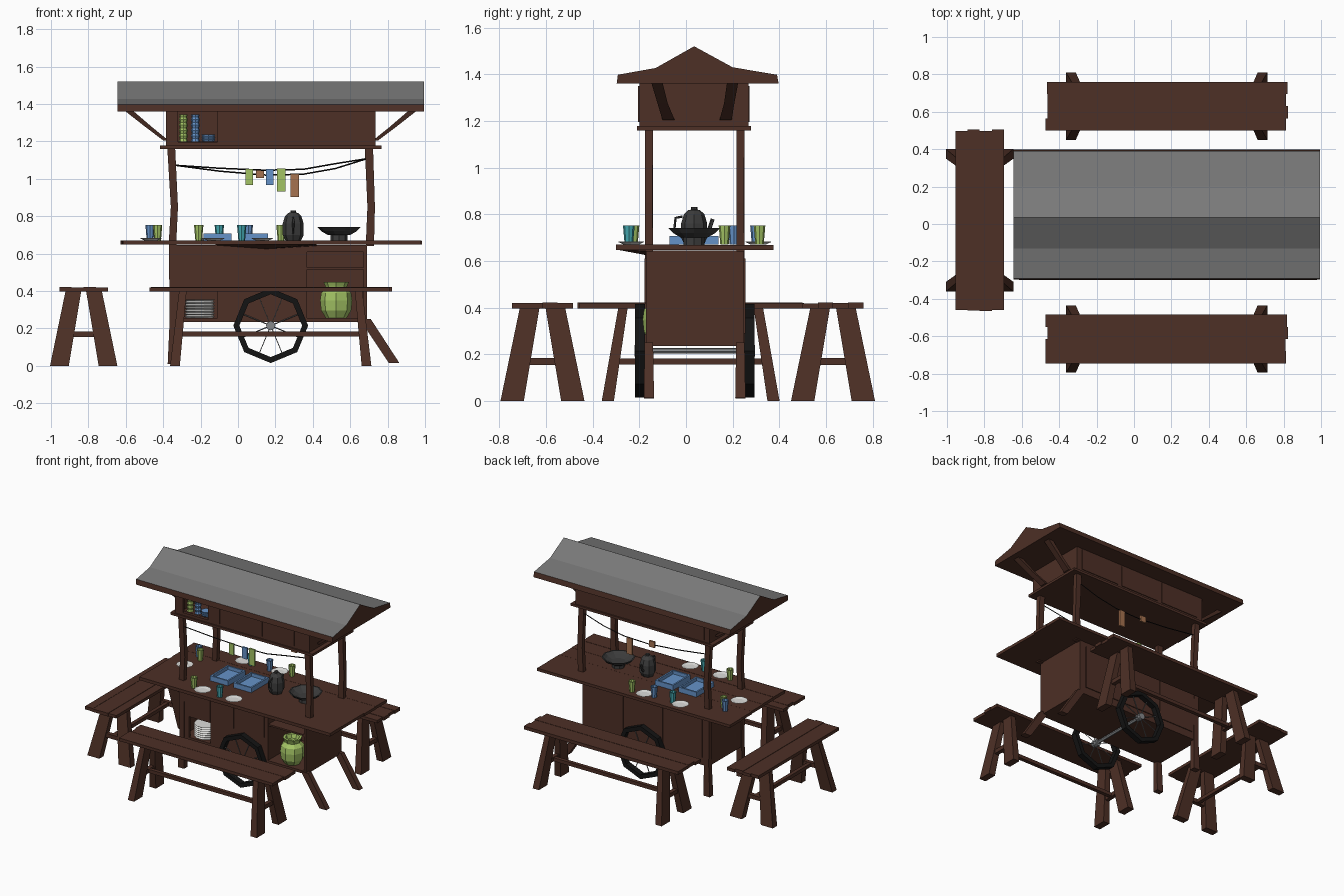
import bpy, bmesh, math, random
from mathutils import Vector

if "Cube" in bpy.data.objects:
    bpy.data.objects.remove(bpy.data.objects["Cube"])
random.seed(4)

def mat(name, r, g, b):
    m = bpy.data.materials.new(name)
    m.diffuse_color = (r, g, b, 1)
    m.use_nodes = True
    m.node_tree.nodes["Principled BSDF"].inputs["Base Color"].default_value = m.diffuse_color
    return m

WOOD = mat("dark wood", .075, .029, .019)
ROOF = mat("roof grey", .19, .19, .19)
BLACK = mat("black", .007, .007, .007)
IRON = mat("dark iron", .045, .045, .045)
STEEL = mat("steel", .24, .25, .26)
WHITE = mat("white china", .72, .72, .70)
GREEN = mat("lime green", .37, .55, .13)
BLUE = mat("blue", .13, .29, .58)
TEAL = mat("teal", .06, .40, .44)
TAN = mat("tan", .38, .17, .08)

def finish(name, bm, *mats):
    bmesh.ops.recalc_face_normals(bm, faces=bm.faces)
    me = bpy.data.meshes.new(name)
    bm.to_mesh(me)
    bm.free()
    for m in mats:
        me.materials.append(m)
    ob = bpy.data.objects.new(name, me)
    bpy.context.collection.objects.link(ob)
    return ob

def add_loft(bm, rings, closed=False):
    """Skin a list of point rings; cap the ends unless closed."""
    vs = [[bm.verts.new(p) for p in r] for r in rings]
    n = len(vs[0])
    for i in range(len(vs) if closed else len(vs) - 1):
        a, b = vs[i], vs[(i + 1) % len(vs)]
        for k in range(n):
            bm.faces.new((a[k], a[(k + 1) % n], b[(k + 1) % n], b[k]))
    if not closed:
        bm.faces.new(vs[0])
        bm.faces.new(vs[-1])

def boxes(name, m, *bs):
    bm = bmesh.new()
    for x0, x1, y0, y1, z0, z1 in bs:
        add_loft(bm, [[(x0, y0, z), (x1, y0, z), (x1, y1, z), (x0, y1, z)] for z in (z0, z1)])
    return finish(name, bm, m)

def post(name, m, *secs):
    """Timber through rectangular level sections (x, y, z, half x, half y)."""
    bm = bmesh.new()
    add_loft(bm, [[(x - a, y - b, z), (x + a, y - b, z), (x + a, y + b, z), (x - a, y + b, z)]
                  for x, y, z, a, b in secs])
    return finish(name, bm, m)

def lathe(name, m, x, y, prof, n=8):
    bm = bmesh.new()
    add_loft(bm, [[(x + r * math.cos(math.tau * k / n), y + r * math.sin(math.tau * k / n), z)
                   for k in range(n)] for r, z in prof])
    return finish(name, bm, m)

def tube(name, m, pts, r, n=5):
    pts = [Vector(p) for p in pts]
    bm = bmesh.new()
    rings = []
    for i, p in enumerate(pts):
        d = (pts[min(i + 1, len(pts) - 1)] - pts[max(i - 1, 0)]).normalized()
        u = d.orthogonal().normalized() if abs(d.x) < .9 else d.cross(Vector((0, 1, 0))).normalized()
        w = d.cross(u)
        rings.append([p + r * (u * math.cos(math.tau * k / n) + w * math.sin(math.tau * k / n))
                      for k in range(n)])
    add_loft(bm, rings)
    return finish(name, bm, m)

def j(s=.008):
    return random.uniform(-s, s)

# Benches: ragged planks, splayed tapered legs, cross bars and stretcher
def bench(name, cx, cy, half, foot, top, turn=False):
    def bx(u0, u1, v0, v1, z0, z1):
        return ((cx + v0, cx + v1, cy + u0, cy + u1, z0, z1) if turn
                else (cx + u0, cx + u1, cy + v0, cy + v1, z0, z1))
    def sec(u, v, z, a, b):
        return (cx + v, cy + u, z, b, a) if turn else (cx + u, cy + v, z, a, b)
    boxes(name + "_seat", WOOD, *[bx(-half + j(), half + j(), -.13 + .065 * i, -.065 + .065 * i,
                                     .397, .42 + j(.002)) for i in range(4)])
    mid = foot + (top - foot) * .42
    for s in (-1, 1):
        for t in (-1, 1):
            post(name + "_leg", WOOD, sec(s * foot, t * .13, 0, .026, .05),
                 sec(s * top, t * .055, .4, .02, .042))
        boxes(name + "_cross_bar", WOOD, bx(s * mid - .015, s * mid + .015, -.1, .1, .155, .185))
    boxes(name + "_stretcher", WOOD, bx(-mid, mid, -.014, .014, .157, .183))

bench("front_bench", .175, -.615, .643, .512, .47)
bench("back_bench", .175, .63, .643, .512, .47)
bench("left_bench", -.825, .02, .485, .355, .29, True)

# Lower cabinet with two open bays at the front
X0, X1, Y0, Y1 = -.36, .69, -.172, .248
boxes("lower_cabinet", WOOD,
      (X0, X1, Y0, Y1, .235, .255), (X0, X1, Y1 - .02, Y1, .255, .645),
      (X0, X0 + .02, Y0, Y1, .255, .645), (X1 - .02, X1, Y0, Y1, .255, .645),
      (-.11, -.09, Y0, Y1, .255, .645), (.35, .37, Y0, Y1, .255, .645),
      (-.09, .35, Y0, Y0 + .02, .255, .645), (X0 + .02, -.11, Y0, Y0 + .02, .41, .645),
      (X0 + .02, -.29, Y0, Y0 + .02, .255, .41), (.37, X1 - .02, Y0, Y0 + .02, .61, .645),
      (.37, X1 - .02, Y0 + .005, Y1 - .02, .515, .527))
doors = [(-.28, -.11), (-.095, .085), (.1, .34)]
boxes("front_cabinet_panels", WOOD, *[(a, b, Y0 - .006, Y0, .42, .61) for a, b in doors])
boxes("back_cabinet_panels", WOOD, *[(a, a + .29, Y1, Y1 + .006, .29, .61) for a in (-.31, .02, .35)])

# Posts, left legs and slanted right legs
for y in (-.159, .233):
    post("left_post", WOOD, (-.35, y, .01, .026, .021), (-.345, y, .25, .02, .018), (-.35, y, .66, .02, .017),
         (-.34, y, .85, .019, .017), (-.357, y, 1.165, .021, .017))
    post("right_post", WOOD, (.705, y, .64, .022, .017), (.712, y, .85, .02, .016), (.7, y, 1.165, .022, .017))
    post("slanted_leg", WOOD, (.835, y, .015, .028, .022), (.68, y, .25, .03, .018))

# Counter of ragged planks with a wedge support under the front
boxes("counter", WOOD, *[(-.622 + j(), .978 + j(), -.3 + .135 * i, -.165 + .135 * i, .648, .67 + j(.002))
                         for i in range(5)])
bm = bmesh.new()
add_loft(bm, [[(x, -.298, .649), (x, -.17, .649), (x, -.17, z)] for x, z in ((-.12, .645), (.15, .625), (.42, .642))])
finish("counter_wedge", bm, WOOD)

# Upper cupboard
U0, U1, V0, V1 = -.385, .735, -.2, .268
boxes("upper_cupboard", WOOD,
      (-.418, .768, -.21, .278, 1.16, 1.178), (U0, U1, V1 - .02, V1, 1.178, 1.37),
      (U0, U0 + .02, V0, V1, 1.178, 1.37), (U1 - .02, U1, V0, V1, 1.178, 1.37),
      (U0 + .02, -.32, V0, V0 + .02, 1.178, 1.37), (-.11, U1 - .02, V0, V0 + .02, 1.178, 1.37),
      (-.11, -.095, V0 + .02, V1 - .02, 1.178, 1.37), (-.32, -.11, V0, V0 + .02, 1.178, 1.198),
      (-.32, -.11, V0 + .02, V1 - .02, 1.178, 1.2))
boxes("front_cupboard_panels", WOOD, *[(a, b, V0 - .005, V0, 1.195, 1.35)
                                       for a, b in ((-.095, -.01), (.005, .345), (.36, .61), (.62, .705))])
boxes("back_cupboard_panels", WOOD, *[(a, a + .32, V1, V1 + .005, 1.195, 1.35) for a in (-.34, .015, .37)])

# Curved roof braces
for y, dy in ((-.075, -.05), (.17, .03)):
    for x, s in ((-.385, -1), (.735, 1)):
        post("roof_brace", WOOD, (x, y, 1.205, .014, .026), (x + s * .09, y + dy * .5, 1.275, .017, .022),
             (x + s * .2, y + dy, 1.365, .022, .024))

# Roof: bent gable, grey on top
prof = [(-.297, 1.36), (-.292, 1.398), (-.13, 1.427), (.035, 1.52), (.2, 1.43), (.39, 1.398), (.397, 1.36)]
bm = bmesh.new()
add_loft(bm, [[(x, y, z) for y, z in prof] for x in (-.645, .995)])
roof = finish("roof", bm, WOOD, ROOF)
for f in roof.data.polygons:
    f.material_index = int(f.normal.z > .5)

# Wheels and axle
for y in (-.197, .272):
    bm = bmesh.new()
    rings = []
    for k in range(8):
        c, s = math.cos(k * math.pi / 4), math.sin(k * math.pi / 4)
        rings.append([(.175 + r * c, y + d, .215 + r * s)
                      for r, d in ((.2, -.021), (.2, .021), (.168, .021), (.168, -.021))])
    add_loft(bm, rings, True)
    finish("wheel_rim", bm, BLACK)
    for k in range(8):
        a = k * math.pi / 4 + math.pi / 8
        tube("wheel_spoke", STEEL, [(.175, y, .215),
             (.175 + .168 * math.cos(a), y, .215 + .168 * math.sin(a))], .003, 4)
    tube("wheel_hub", STEEL, [(.175, y - .024, .215), (.175, y + .024, .215)], .025, 8)
tube("axle", STEEL, [(.175, -.2, .215), (.175, .275, .215)], .012, 6)

# Ropes with hanging cloths
def rope(y, low):
    tube("rope", BLACK, [(-.34, y, 1.073), (-.1, y, 1.073 - (1.073 - low) * .6), (.15, y, low),
                         (.35, y, low + .005), (.52, y, low + .035), (.69, y, 1.108)], .004, 4)
rope(-.16, 1.046)
rope(.234, 1.02)
for x0, x1, z0, z1, y, m in ((.04, .08, .967, 1.052, -.16, GREEN), (.15, .19, .967, 1.052, -.16, BLUE),
                             (.208, .255, .932, 1.056, -.16, GREEN), (.095, .14, 1.005, 1.05, .234, TAN),
                             (.282, .327, .902, 1.025, .234, TAN)):
    boxes("hanging_cloth", m, (x0, x1, y - .007, y + .007, z0, z1))

# Cups and plates on the counter
for x, y, m in ((-.21, -.225, GREEN), (.02, -.245, TEAL), (.055, .3, BLUE), (.23, .315, GREEN),
                (-.1, .3, TEAL), (-.47, .205, BLUE), (-.43, .165, GREEN)):
    lathe("cup", m, x, y, [(.018, .671), (.025, .752), (.021, .752), (.015, .69)])
for x, y in ((-.13, -.235), (.13, -.235), (-.17, .31), (.13, .31), (-.465, .03)):
    lathe("plate", WHITE, x, y, [(.035, .671), (.06, .682), (.055, .683), (.033, .677)], 10)

# Blue trays
for x in (-.11, .085):
    a, b, c, d = x - .075, x + .075, -.07, .14
    boxes("blue_tray", BLUE, (a, b, c, d, .671, .682), (a, b, c, c + .012, .682, .708),
          (a, b, d - .012, d, .682, .708), (a, a + .012, c + .012, d - .012, .682, .708),
          (b - .012, b, c + .012, d - .012, .682, .708))

# Kettle and wok
lathe("kettle", IRON, .295, .035, [(.042, .671), (.056, .70), (.056, .76), (.044, .8), (.025, .818),
                                   (.014, .82), (.014, .832)])
tube("kettle_spout", IRON, [(.295, .08, .715), (.295, .1, .735), (.295, .115, .78)], .009)
tube("kettle_handle", IRON, [(.295, -.015, .79), (.295, -.045, .785), (.295, -.05, .74), (.295, -.018, .71)], .006)
lathe("wok", IRON, .54, .035, [(.06, .70), (.095, .72), (.117, .742), (.108, .742), (.088, .725), (.05, .71)], 10)
lathe("burner", IRON, .54, .035, [(.045, .669), (.045, .702)])

# Stored things: jar, stacked plates, cupboard dishes
lathe("green_jar", GREEN, .525, -.1, [(.055, .255), (.08, .295), (.086, .35), (.08, .39), (.055, .415),
                                      (.06, .43), (.068, .448), (.05, .448), (.04, .42)])
lathe("plate_stack", WHITE, -.205, -.09, [(r, .256 + .0075 * i) for i in range(14)
                                          for r in ((.07,) if i % 2 == 0 else (.082,))], 10)
for x, m in ((-.292, GREEN), (-.228, BLUE)):
    lathe("cup_stack", m, x, -.15, [(.019 if i % 2 else .024, 1.2 + .0145 * i) for i in range(11)])
lathe("blue_dishes", BLUE, -.158, -.15, [(.03, 1.2), (.037, 1.21), (.032, 1.213), (.037, 1.223), (.032, 1.226), (.037, 1.238)])
